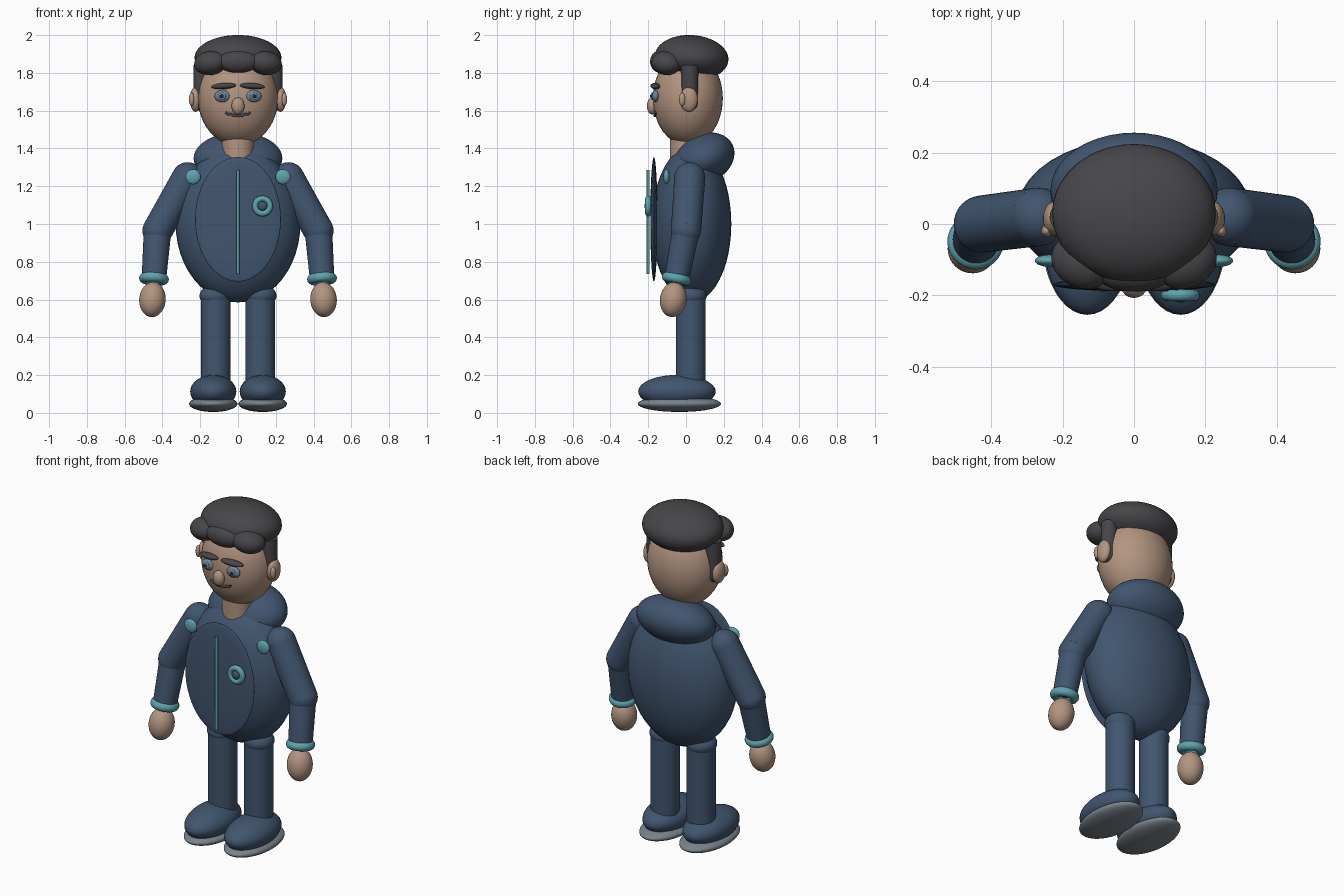
import bpy
import math
from mathutils import Vector

if "Cube" in bpy.data.objects:
    bpy.data.objects.remove(bpy.data.objects["Cube"], do_unlink=True)


def material(name, r, g, b):
    m = bpy.data.materials.new(name)
    m.use_nodes = True
    m.diffuse_color = (r, g, b, 1)
    m.node_tree.nodes["Principled BSDF"].inputs["Base Color"].default_value = (r, g, b, 1)
    return m


NAVY = material("navy cloth", .053, .092, .16)
SKIN = material("skin", .45, .30, .215)
HAIR = material("charcoal hair", .062, .060, .066)
TEAL = material("teal trim", .11, .37, .42)
GREY = material("grey sole", .19, .225, .26)
SLATE = material("slate eye", .16, .24, .33)
DARK = material("dark pupil", .02, .025, .035)


def finish(name, mat):
    ob = bpy.context.object
    ob.name = name
    ob.data.materials.append(mat)
    bpy.ops.object.shade_smooth_by_angle(angle=math.radians(40))
    return ob


def ball(name, mat, loc, size, rot=(0, 0, 0)):
    """Ellipsoid with half-sizes and rotation in degrees."""
    bpy.ops.mesh.primitive_uv_sphere_add(segments=40, ring_count=24, location=loc,
                                         rotation=[math.radians(a) for a in rot])
    bpy.context.object.scale = size
    return finish(name, mat)


def limb(name, mat, a, b, r1, r2):
    """Tapered cylinder from a to b."""
    a, b = Vector(a), Vector(b)
    d = b - a
    bpy.ops.mesh.primitive_cone_add(vertices=40, radius1=r1, radius2=r2, depth=d.length,
                                    location=(a + b) / 2)
    bpy.context.object.rotation_euler = d.to_track_quat("Z", "Y").to_euler()
    return finish(name, mat)


def ring(name, mat, loc, major, minor, rot):
    bpy.ops.mesh.primitive_torus_add(major_segments=40, minor_segments=16, location=loc,
                                     major_radius=major, minor_radius=minor,
                                     rotation=[math.radians(a) for a in rot])
    return finish(name, mat)


# Torso, hood and neck
ball("torso", NAVY, (0, .03, 1.0), (.33, .21, .415))
ball("hood", NAVY, (0, .093, 1.347), (.235, .17, .13), (25, 0, 0))
limb("neck", SKIN, (0, 0, 1.28), (0, 0, 1.5), .085, .085)

# Front panel, zip and badge
ball("front_panel", NAVY, (0, -.17, 1.025), (.227, .019, .33))
limb("zip", TEAL, (0, -.2, .735), (0, -.2, 1.285), .008, .008)
ring("badge_ring", TEAL, (.13, -.2, 1.095), .039, .016, (90, 0, 0))
ball("badge_centre", NAVY, (.13, -.2, 1.095), (.027, .02, .027))

# Head and nose
ball("head", SKIN, (0, .01, 1.665), (.212, .185, .25))
ball("nose", SKIN, (0, -.18, 1.625), (.034, .027, .045))

# Hair cap and fringe
ball("hair_cap", HAIR, (0, .03, 1.88), (.23, .195, .12), (-4, 0, 0))
ball("fringe_middle", HAIR, (0, -.135, 1.86), (.11, .055, .06))

# Moustache as a thin drooping curve
curve = bpy.data.curves.new("moustache", "CURVE")
curve.dimensions = "3D"
curve.bevel_depth = .007
curve.bevel_resolution = 3
curve.use_fill_caps = True
line = curve.splines.new("POLY")
line.points.add(12)
for i, p in enumerate(line.points):
    t = i / 6 - 1
    x = .065 * t
    z = 1.573 + .017 * t * t + .003 * math.cos(t * 12)
    y = .01 - .185 * math.sqrt(1 - (x / .212) ** 2 - ((z - 1.665) / .25) ** 2)
    p.co = (x, y - .003, z, 1)
moustache = bpy.data.objects.new("moustache", curve)
bpy.context.collection.objects.link(moustache)
curve.materials.append(HAIR)

for side, s in (("left", 1), ("right", -1)):
    # Face and hair details
    ball(side + "_fringe", HAIR, (.145 * s, -.105, 1.852), (.09, .075, .063), (0, 8 * s, 25 * s))
    limb(side + "_sideburn", HAIR, (.195 * s, .02, 1.64), (.19 * s, .02, 1.84), .042, .046)
    ball(side + "_sideburn_tip", HAIR, (.195 * s, .02, 1.64), (.042, .042, .042))
    ball(side + "_ear", SKIN, (.225 * s, .015, 1.66), (.03, .047, .066))
    ball(side + "_inner_ear", SKIN, (.245 * s, -.02, 1.66), (.015, .017, .035))
    ball(side + "_eye", SLATE, (.082 * s, -.16, 1.677), (.042, .02, .032))
    ball(side + "_iris", SLATE, (.085 * s, -.178, 1.677), (.021, .008, .021))
    ball(side + "_pupil", DARK, (.087 * s, -.185, 1.677), (.01, .005, .01))
    ball(side + "_eyebrow", HAIR, (.076 * s, -.162, 1.73), (.067, .025, .016), (0, 4 * s, 8 * s))

    # Arm, cuff and hand
    shoulder = Vector((.268 * s, .02, 1.245))
    elbow = Vector((.426 * s, 0, .965))
    wrist = Vector((.445 * s, -.05, .71))
    limb(side + "_upper_arm", NAVY, shoulder, elbow, .082, .08)
    ball(side + "_shoulder", NAVY, shoulder, (.082, .082, .082))
    ball(side + "_elbow", NAVY, elbow, (.08, .08, .08))
    limb(side + "_forearm", NAVY, elbow, wrist, .073, .065)
    ring(side + "_cuff", TEAL, wrist, .053, .026, (-11, -4 * s, 0))
    ball(side + "_hand", SKIN, (.453 * s, -.068, .6), (.07, .07, .093), (-8, -4 * s, 0))
    ball(side + "_shoulder_button", TEAL, (.238 * s, -.103, 1.25), (.04, .017, .04))

    # Leg and shoe
    limb(side + "_leg", NAVY, (.118 * s, .025, .13), (.118 * s, .025, .62), .079, .079)
    ball(side + "_hip", NAVY, (.12 * s, .025, .62), (.084, .084, .06))
    ball(side + "_shoe", NAVY, (.131 * s, -.048, .113), (.122, .205, .088))
    ball(side + "_sole", GREY, (.131 * s, -.035, .048), (.128, .22, .043))
